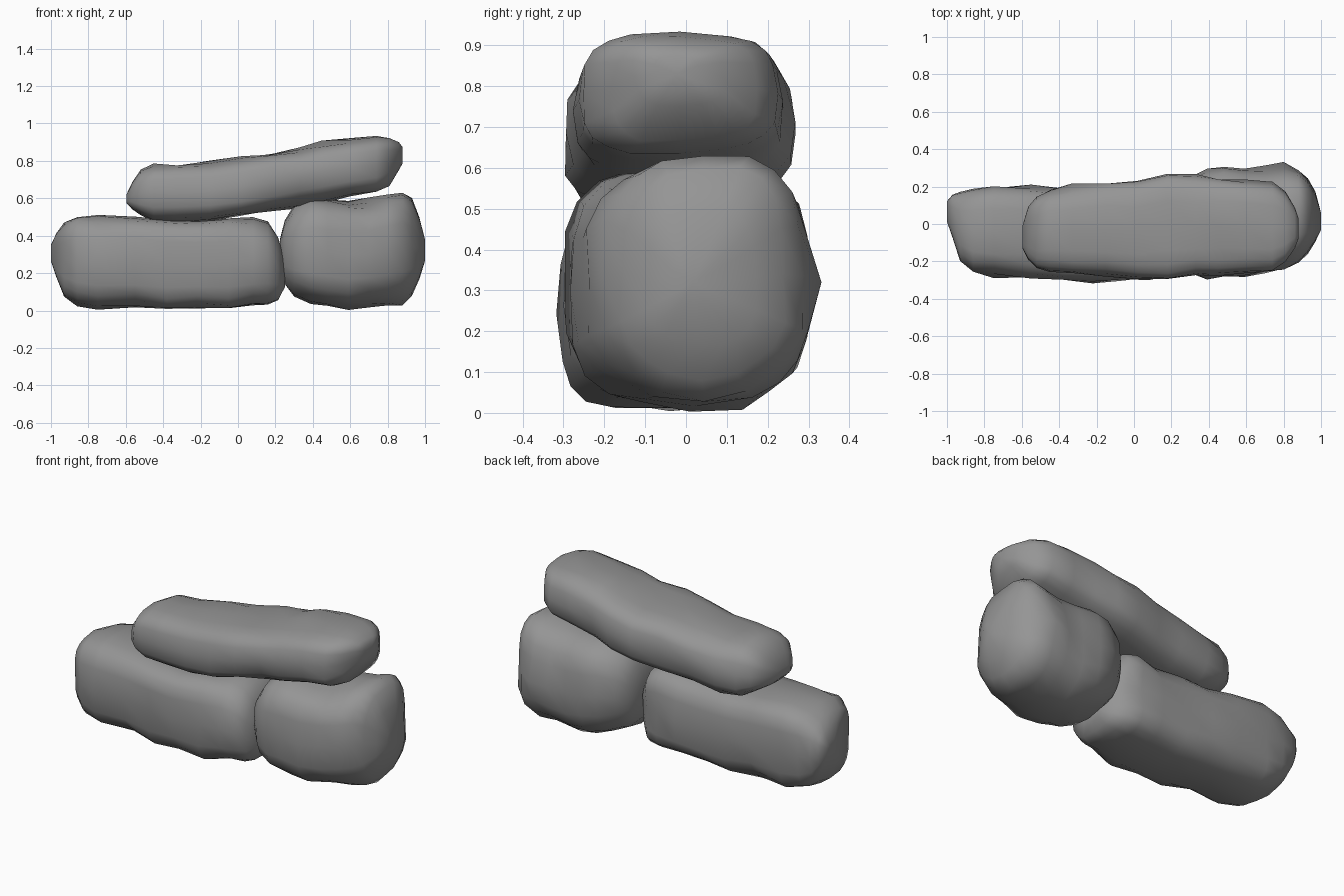
import bpy, bmesh
from math import cos, sin, tau
from mathutils import Vector, noise

SIDES = 20
grey = bpy.data.materials.new("dark_stone")
grey.diffuse_color = (0.3, 0.3, 0.3, 1)


def power(v, e):
    return abs(v) ** e * (1 if v >= 0 else -1)


def rock(name, stations, exponent, seed, rough=0.028):
    """Loft rounded-box sections (x, y min, y max, z min, z max), then weather them."""
    bm = bmesh.new()
    rings = []
    for x, y0, y1, z0, z1 in stations:
        cy, cz = (y0 + y1) / 2, (z0 + z1) / 2
        ring = []
        for i in range(SIDES):
            a = tau * i / SIDES
            y = cy + (y1 - y0) / 2 * power(cos(a), 2 / exponent)
            z = cz + (z1 - z0) / 2 * power(sin(a), 2 / exponent)
            n = noise.noise(Vector((x, y, z)) * 6 + Vector((seed, 0, 0))) * rough
            d = Vector((0, y - cy, z - cz)).normalized() * n
            p = Vector((x, y, z)) + d
            p.z = max(p.z, 0.003)
            ring.append(bm.verts.new(p))
        rings.append(ring)
    for a, b in zip(rings, rings[1:]):
        for i in range(SIDES):
            j = (i + 1) % SIDES
            bm.faces.new((a[i], a[j], b[j], b[i]))
    for ring in (rings[0], rings[-1]):
        centre = sum((v.co for v in ring), Vector()) / SIDES
        tip = bm.verts.new(centre)
        for i in range(SIDES):
            bm.faces.new((ring[i], ring[(i + 1) % SIDES], tip))
    bmesh.ops.recalc_face_normals(bm, faces=bm.faces)
    for f in bm.faces:
        f.smooth = True
    mesh = bpy.data.meshes.new(name)
    bm.to_mesh(mesh)
    bm.free()
    mesh.materials.append(grey)
    obj = bpy.data.objects.new(name, mesh)
    bpy.context.collection.objects.link(obj)
    return obj


# Long stone lying on the left
rock("left_stone", [
    (-1.00, 0.02, 0.11, 0.26, 0.34),
    (-0.97, -0.07, 0.14, 0.17, 0.40),
    (-0.93, -0.20, 0.16, 0.08, 0.46),
    (-0.86, -0.26, 0.19, 0.03, 0.50),
    (-0.75, -0.28, 0.20, 0.01, 0.51),
    (-0.55, -0.28, 0.20, 0.015, 0.50),
    (-0.38, -0.29, 0.19, 0.01, 0.48),
    (-0.22, -0.31, 0.18, 0.005, 0.48),
    (-0.05, -0.30, 0.18, 0.01, 0.49),
    (0.08, -0.29, 0.17, 0.02, 0.50),
    (0.16, -0.27, 0.15, 0.035, 0.47),
    (0.215, -0.23, 0.10, 0.06, 0.39),
    (0.25, -0.15, 0.02, 0.12, 0.27),
], 3.4, 1.3)

# Blocky stone standing on the right
rock("right_stone", [
    (0.225, -0.14, 0.11, 0.24, 0.38),
    (0.25, -0.21, 0.19, 0.14, 0.48),
    (0.30, -0.26, 0.24, 0.08, 0.56),
    (0.39, -0.30, 0.29, 0.04, 0.60),
    (0.48, -0.29, 0.315, 0.02, 0.60),
    (0.59, -0.28, 0.30, 0.005, 0.59),
    (0.70, -0.26, 0.305, 0.02, 0.59),
    (0.80, -0.24, 0.32, 0.03, 0.61),
    (0.88, -0.20, 0.29, 0.04, 0.63),
    (0.93, -0.16, 0.24, 0.08, 0.60),
    (0.97, -0.10, 0.17, 0.16, 0.50),
    (1.00, -0.03, 0.07, 0.26, 0.38),
], 2.8, 7.7)

# Long tilted stone resting across both
rock("top_stone", [
    (-0.595, -0.14, 0.00, 0.57, 0.63),
    (-0.565, -0.20, 0.09, 0.54, 0.69),
    (-0.52, -0.23, 0.14, 0.51, 0.74),
    (-0.45, -0.25, 0.18, 0.475, 0.775),
    (-0.33, -0.27, 0.21, 0.47, 0.785),
    (-0.15, -0.28, 0.22, 0.485, 0.795),
    (0.02, -0.29, 0.22, 0.505, 0.82),
    (0.18, -0.28, 0.26, 0.53, 0.84),
    (0.33, -0.27, 0.25, 0.555, 0.87),
    (0.45, -0.27, 0.24, 0.58, 0.90),
    (0.60, -0.26, 0.23, 0.61, 0.92),
    (0.74, -0.25, 0.22, 0.64, 0.925),
    (0.81, -0.20, 0.17, 0.67, 0.92),
    (0.86, -0.13, 0.10, 0.75, 0.90),
    (0.88, -0.07, 0.03, 0.79, 0.87),
], 3.3, 4.1)
